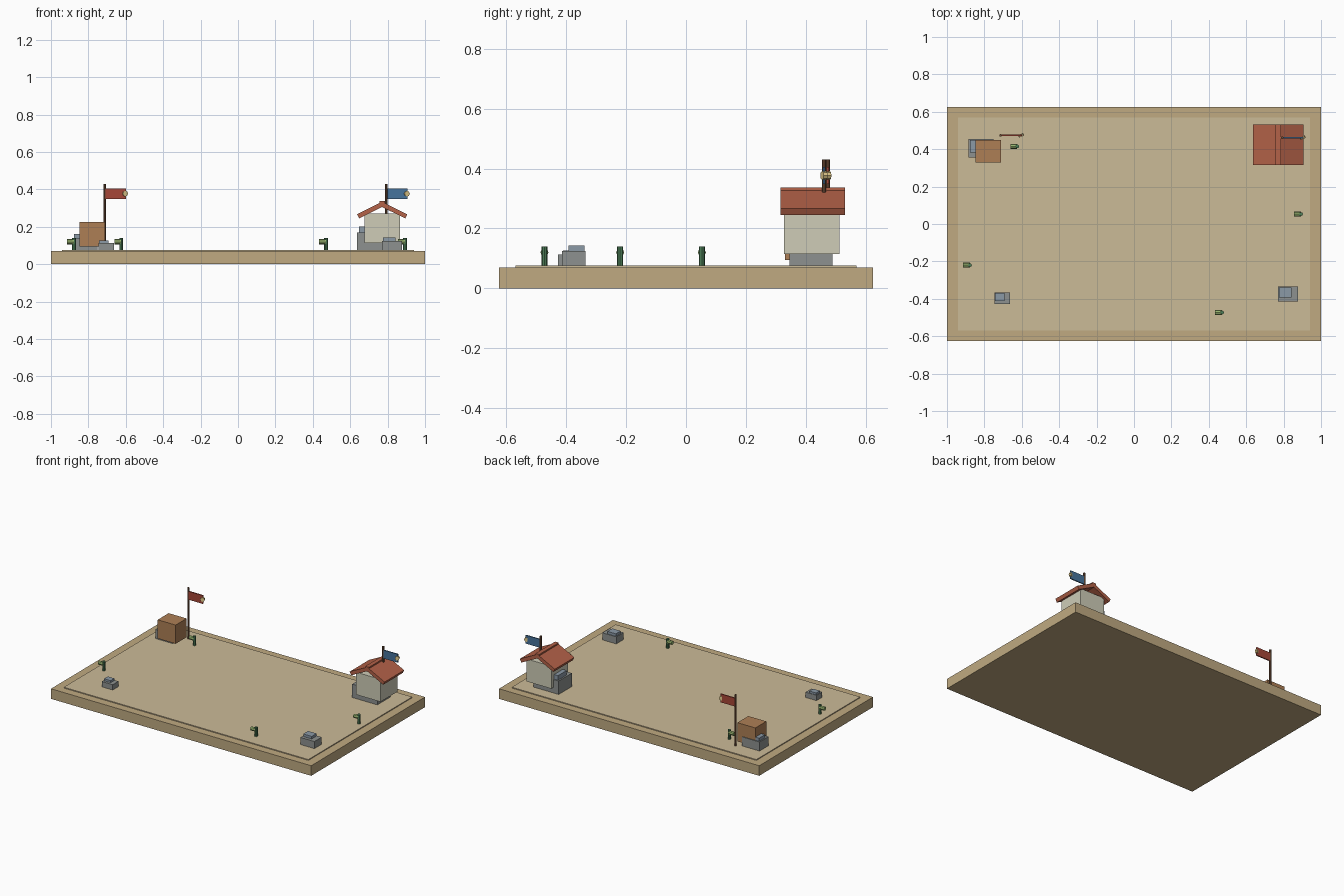
import bpy
from math import pi, radians

if "Cube" in bpy.data.objects:
    bpy.data.objects.remove(bpy.data.objects["Cube"])


def mat(name, r, g, b):
    m = bpy.data.materials.new(name)
    m.diffuse_color = tuple((c / 255) ** 2.2 for c in (r, g, b)) + (1,)
    m.use_nodes = True
    m.node_tree.nodes["Principled BSDF"].inputs["Base Color"].default_value = m.diffuse_color
    return m


EARTH = mat("earth", 190, 168, 128)
SAND = mat("sand", 202, 185, 150)
WOOD = mat("wood", 172, 126, 86)
POLE = mat("dark_wood", 110, 78, 58)
STONE = mat("stone", 140, 144, 142)
STONE_TOP = mat("light_stone", 138, 152, 165)
PLASTER = mat("plaster", 205, 203, 182)
ROOF = mat("roof_tile", 178, 98, 74)
RED = mat("red_cloth", 165, 72, 58)
BLUE = mat("blue_cloth", 72, 115, 155)
GOLD = mat("pale_gold", 228, 204, 140)
GREEN = mat("green", 78, 125, 88)
LEAF = mat("light_green", 150, 178, 110)


def box(name, lo, hi, m):
    c = [(a + b) / 2 for a, b in zip(lo, hi)]
    bpy.ops.mesh.primitive_cube_add(size=1, location=c)
    o = bpy.context.object
    o.name = name
    o.scale = [b - a for a, b in zip(lo, hi)]
    o.data.materials.append(m)
    return o


def cyl(name, c, r, depth, m, rot=(0, 0, 0), sides=8):
    bpy.ops.mesh.primitive_cylinder_add(vertices=sides, radius=r, depth=depth,
                                        location=c, rotation=rot)
    o = bpy.context.object
    o.name = name
    o.data.materials.append(m)
    return o


G = 0.07   # top of the base slab

# Base slab and raised sand floor
box("base_slab", (-1, -0.625, 0), (1, 0.625, G), EARTH)
box("sand_floor", (-0.94, -0.57, G - 0.01), (0.94, 0.57, G + 0.006), SAND)


# Rocks: a large block with a smaller one on top
def rock(name, x, y, s):
    w, d, h = 0.107 * s, 0.08 * s, 0.055 * s
    box(name + "_block", (x - w / 2, y - d / 2, G), (x + w / 2, y + d / 2, G + h), STONE)
    cx, cy = x - 0.015 * s, y + 0.009 * s
    box(name + "_cap", (cx - 0.0325 * s, cy - 0.0265 * s, G + h * 0.8),
        (cx + 0.0325 * s, cy + 0.0265 * s, G + h * 1.32), STONE_TOP)


rock("rock_front_left", -0.705, -0.397, 0.78)
rock("rock_front_right", 0.824, -0.375, 1.0)
rock("rock_crate", -0.817, 0.405, 1.25)
rock("rock_house", 0.732, 0.418, 1.8)

# Wooden crate
box("crate", (-0.848, 0.33, 0.095), (-0.71, 0.45, 0.225), WOOD)

# House walls, two roof slopes and ridge
HX = 0.771
box("house_walls", (HX - 0.095, 0.328, 0.114), (HX + 0.095, 0.513, 0.27), PLASTER)
for name, s in (("roof_left", -1), ("roof_right", 1)):
    slope = box(name, (-0.0745, 0.316, -0.0125), (0.0745, 0.531, 0.0125), ROOF)
    slope.location = (HX + s * 0.062, 0.4235, 0.289)
    slope.rotation_euler = (0, s * radians(26.5), 0)
box("roof_ridge", (HX - 0.014, 0.316, 0.315), (HX + 0.014, 0.531, 0.337), ROOF)


# Flags: pole, cloth and round emblem
def flag(name, x, y, z0, cloth):
    cyl(name + "_pole", (x, y, (z0 + 0.43) / 2), 0.007, 0.43 - z0, POLE)
    box(name + "_cloth", (x, y - 0.004, 0.348), (x + 0.114, y + 0.004, 0.406), cloth)
    cyl(name + "_emblem", (x + 0.109, y, 0.377), 0.015, 0.014, GOLD, (pi / 2, 0, pi / 8))


flag("red_flag", -0.713, 0.474, G, RED)
flag("blue_flag", 0.793, 0.461, 0.26, BLUE)

# Small cacti: trunk with one stubby arm
for i, (x, y) in enumerate([(-0.624, 0.415), (0.893, 0.053),
                            (-0.877, -0.22), (0.471, -0.473)]):
    cyl(f"cactus_trunk_{i}", (x, y, G + 0.035), 0.01, 0.07, GREEN)
    cyl(f"cactus_arm_{i}", (x - 0.019, y, 0.12), 0.0135, 0.036, LEAF, (0, pi / 2, 0))
